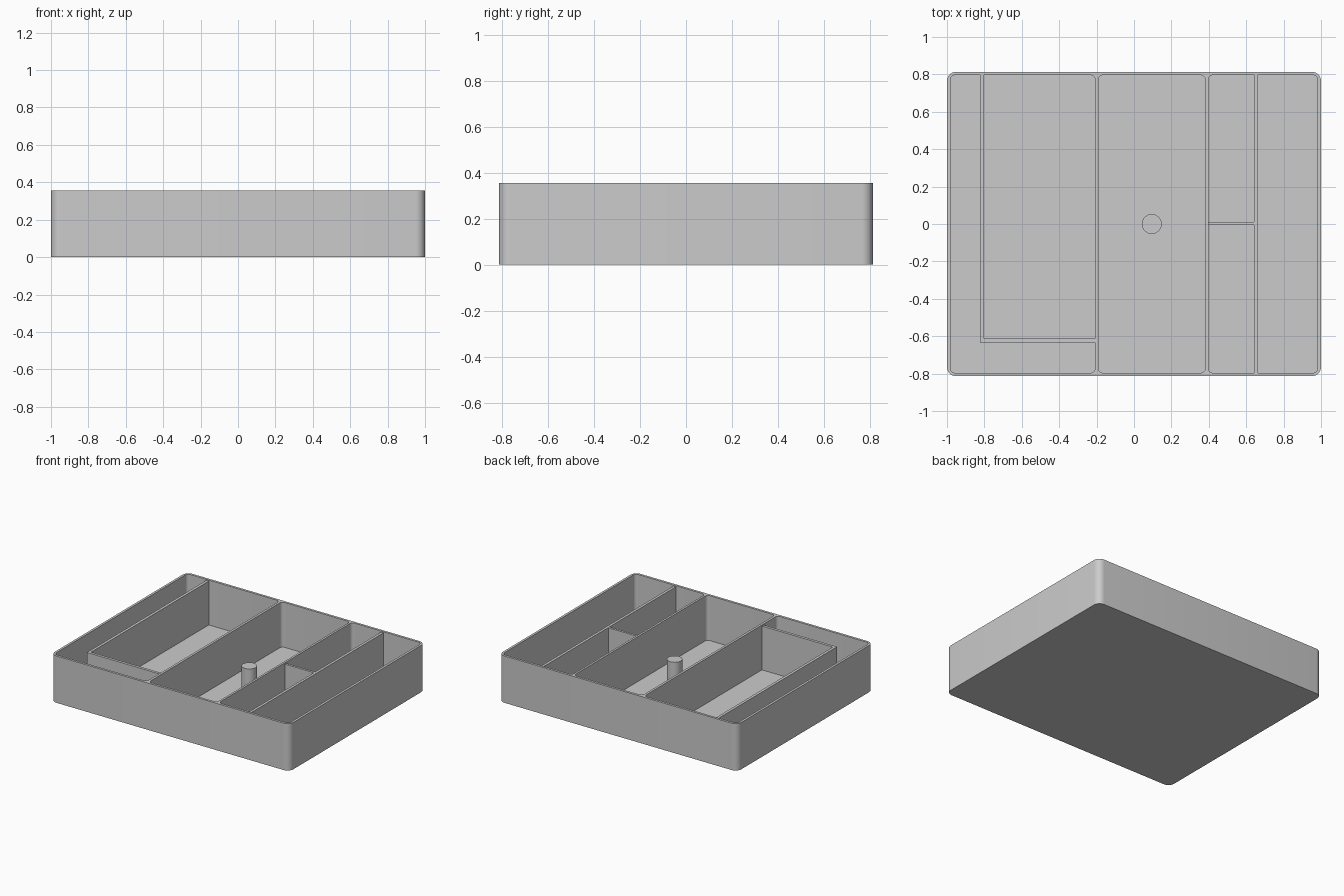
import bpy, bmesh, math

if "Cube" in bpy.data.objects:
    bpy.data.objects.remove(bpy.data.objects["Cube"])

H = 0.355        # tray height
FLOOR = 0.015    # floor thickness
RIB_TOP = 0.347  # inserted dividers sit just below the rim

grey = bpy.data.materials.new("light_grey")
grey.diffuse_color = (0.6, 0.6, 0.6, 1)
grey.use_nodes = True
grey.node_tree.nodes["Principled BSDF"].inputs["Base Color"].default_value = grey.diffuse_color


def rounded_rect(x0, x1, y0, y1, r, n=8):
    pts = []
    for i, (cx, cy) in enumerate([(x1 - r, y1 - r), (x0 + r, y1 - r),
                                  (x0 + r, y0 + r), (x1 - r, y0 + r)]):
        for k in range(n + 1):
            a = math.pi / 2 * (i + k / n)
            pts.append((cx + r * math.cos(a), cy + r * math.sin(a)))
    return pts


def prism(name, outlines, z0, z1):
    """Extrude one or more counter-clockwise outlines into one object."""
    bm = bmesh.new()
    for pts in outlines:
        lo = [bm.verts.new((x, y, z0)) for x, y in pts]
        hi = [bm.verts.new((x, y, z1)) for x, y in pts]
        bm.faces.new(lo[::-1])
        bm.faces.new(hi)
        for i in range(len(pts)):
            j = (i + 1) % len(pts)
            bm.faces.new((lo[i], lo[j], hi[j], hi[i]))
    mesh = bpy.data.meshes.new(name)
    bm.to_mesh(mesh)
    bm.free()
    obj = bpy.data.objects.new(name, mesh)
    bpy.context.collection.objects.link(obj)
    mesh.materials.append(grey)
    return obj


def activate(obj):
    bpy.ops.object.select_all(action='DESELECT')
    obj.select_set(True)
    bpy.context.view_layer.objects.active = obj


def smooth(obj):
    activate(obj)
    bpy.ops.object.shade_smooth_by_angle(angle=math.radians(30))


# Tray body with three large rounded pockets
tray = prism("tray", [rounded_rect(-1, 1, -0.814, 0.814, 0.05)], 0, H)
pockets = prism("pocket_cutter",
                [rounded_rect(a, b, -0.796, 0.796, r)
                 for a, b, r in [(-0.982, -0.208, 0.025), (-0.19, 0.381, 0.025),
                                 (0.397, 0.982, 0.025)]], FLOOR, H + 0.1)
pockets.hide_render = True
cut = tray.modifiers.new("pockets", 'BOOLEAN')
cut.operation = 'DIFFERENCE'
cut.solver = 'EXACT'
cut.object = pockets
activate(tray)
bpy.ops.object.modifier_apply(modifier=cut.name)
bpy.data.objects.remove(pockets)
smooth(tray)

# L-shaped divider in the left pocket
prism("corner_divider", [[(-0.823, -0.633), (-0.2, -0.633), (-0.2, -0.612),
                          (-0.802, -0.612), (-0.802, 0.803), (-0.823, 0.803)]],
      FLOOR - 0.005, RIB_TOP)

# Long and short dividers in the right pocket
for name, x0, x1, y0, y1 in [("long_divider", 0.642, 0.662, -0.803, 0.803),
                             ("short_divider", 0.39, 0.65, -0.005, 0.012)]:
    prism(name, [[(x0, y0), (x1, y0), (x1, y1), (x0, y1)]], FLOOR - 0.005,
          RIB_TOP if name == "long_divider" else RIB_TOP - 0.002)

# Round post in the middle pocket
post = prism("post", [[(0.095 + 0.053 * math.cos(2 * math.pi * i / 48),
                        0.053 * math.sin(2 * math.pi * i / 48)) for i in range(48)]],
             FLOOR - 0.005, 0.25)
smooth(post)
